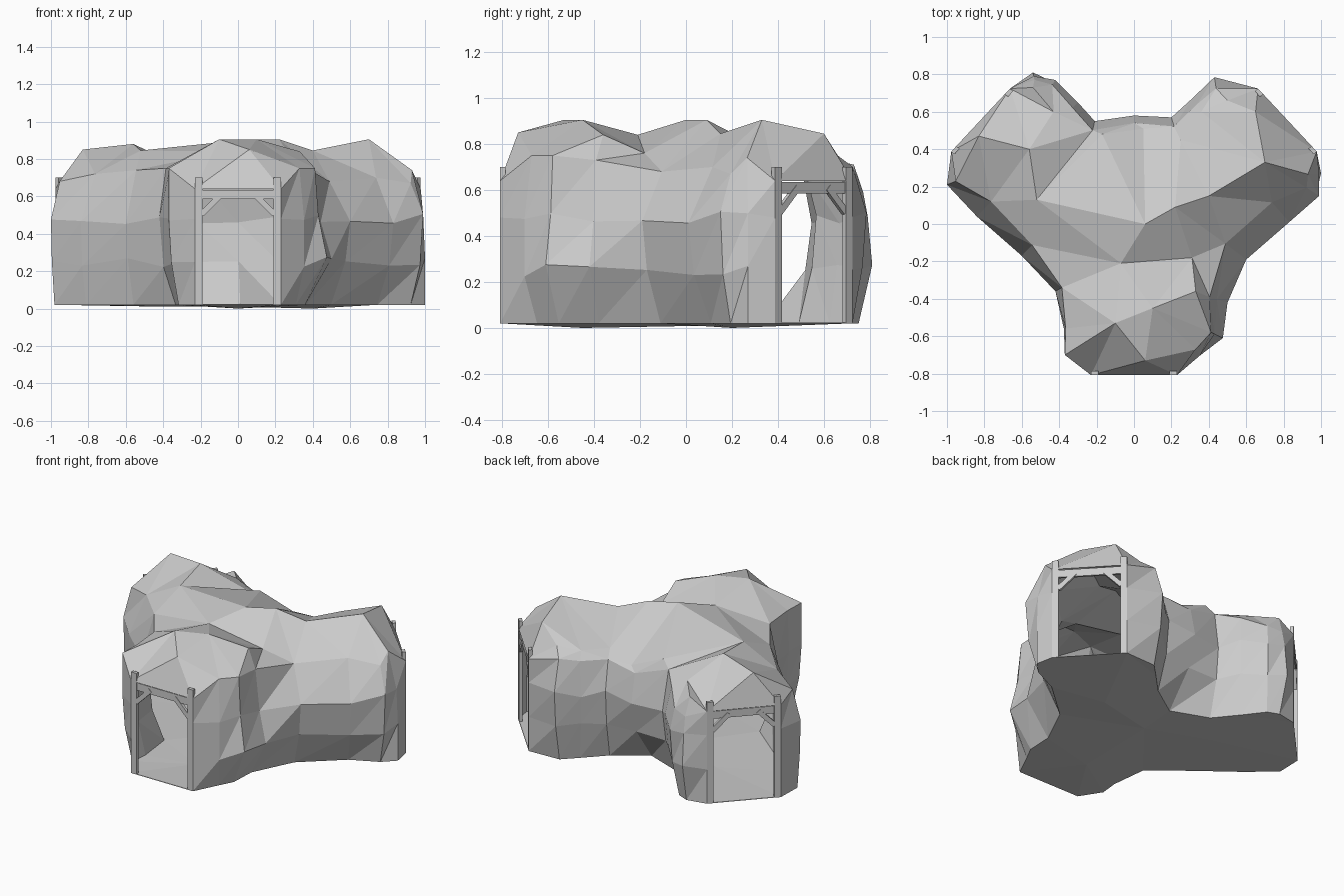
import bpy, bmesh, random
from math import radians
from mathutils import Matrix, Vector
from mathutils.geometry import delaunay_2d_cdt

random.seed(4)
cube = bpy.data.objects.get("Cube")
if cube:
    bpy.data.objects.remove(cube, do_unlink=True)

# One stone grey for rock and frames
stone = bpy.data.materials.new("stone_grey")
stone.use_nodes = True
grey = (.6, .6, .6, 1)
stone.diffuse_color = grey
stone.node_tree.nodes["Principled BSDF"].inputs["Base Color"].default_value = grey

BASE_Z, LOW_Z, MID_Z, DOOR_Z, HALF_DOOR = .02, .25, .48, .64, .23


def finish(bm, name):
    """Turn a bmesh into a linked, flat-shaded stone object."""
    mesh = bpy.data.meshes.new(name)
    bm.to_mesh(mesh)
    bm.free()
    mesh.materials.append(stone)
    obj = bpy.data.objects.new(name, mesh)
    bpy.context.collection.objects.link(obj)
    return obj


def door_place(x, y, degrees):
    return Matrix.Translation((x, y, 0)) @ Matrix.Rotation(radians(degrees), 4, 'Z')


doors = {
    "front": door_place(0, -.808, 0),
    "left": door_place(.82, .556, 133),
    "right": door_place(-.82, .556, -133),
}

# Wall outline after each door: x, y, shoulder height, then the insets of
# the shoulder, the waist and the foot
walls = {
    "front": [
        (.36, -.71, .75, .05, .01, .08), (.475, -.61, .75, .07, .05, .13),
        (.5, -.42, .73, .1, .06, .14), (.6, -.19, .68, .14, 0, .13),
        (.83, .01, .7, .14, 0, .13), (.99, .15, .67, .08, 0, .08),
        (1, .27, .74, .07, .01, 0),
    ],
    "left": [
        (.43, .785, .7, .06, 0, .07), (.31, .67, .68, .04, 0, .06),
        (.2, .57, .68, .05, 0, .08), (0, .58, .65, .04, 0, .23),
        (-.21, .55, .72, .05, 0, .11), (-.3, .65, .68, .04, 0, .08),
        (-.42, .77, .61, .03, 0, .06), (-.54, .81, .59, .04, .02, .06),
    ],
    "right": [
        (-1, .21, .68, .05, 0, .02), (-.84, .04, .72, .11, 0, .04),
        (-.6, -.17, .74, .08, 0, .06), (-.42, -.36, .75, .04, 0, .1),
        (-.375, -.56, .75, .01, 0, .07), (-.37, -.7, .75, 0, 0, .06),
    ],
}

# Roof ridges and hollows
roof_points = [
    (.06, -.73, .85), (-.1, -.53, .905), (.1, -.45, .905), (.33, -.36, .84),
    (-.07, -.21, .84), (.31, -.18, .76), (.06, 0, .905), (.22, .09, .905),
    (.4, .15, .845), (-.52, .13, .845), (-.56, .4, .88), (-.83, .47, .85),
    (-.54, .73, .71), (-.43, .6, .74), (-.17, .48, .77), (.05, .51, .68),
    (.25, .45, .72), (.36, .6, .73), (.5, .66, .75), (.65, .6, .845),
    (.7, .33, .905),
]
floor_points = [(0, -.45, 0), (.4, .2, 0), (-.4, .25, .01), (0, .1, .01)]

# Closed outline, remembering which spans are doorways
outline, open_spans = [], set()
for key, place in doors.items():
    open_spans.add(len(outline))
    for side in (-1, 1):
        corner = place @ Vector((side * HALF_DOOR, 0, 0))
        outline.append((corner.x, corner.y, DOOR_Z, 0, 0, 0))
    outline += walls[key]
count = len(outline)
door_corners = open_spans | {i + 1 for i in open_spans}

# Four rings climbing from foot to shoulder
rings = [[], [], [], []]
bm = bmesh.new()
for i, (x, y, top, lean, waist, foot) in enumerate(outline):
    before, after = outline[i - 1], outline[(i + 1) % count]
    inward = Vector((before[1] - after[1], after[0] - before[0], 0)).normalized()
    wobble = 0 if i in door_corners else .03
    levels = [
        (BASE_Z, foot),
        (LOW_Z + random.uniform(-wobble, wobble), max(0, foot * .25 - waist)),
        (MID_Z + random.uniform(-wobble, wobble), waist),
        (top, lean),
    ]
    for ring, (z, inset) in zip(rings, levels):
        ring.append(bm.verts.new(Vector((x, y, z)) + inward * inset))

for lower, upper in zip(rings, rings[1:]):
    for i in range(count):
        if i in open_spans:
            continue
        j = (i + 1) % count
        a, b, c, d = lower[i], lower[j], upper[j], upper[i]
        bm.faces.new((a, b, c))
        bm.faces.new((a, c, d))


def fill(rim, points, up):
    """Triangulate a rim through loose height points."""
    verts = rim + [bm.verts.new(p) for p in points]
    flat = [v.co.xy for v in verts]
    result = delaunay_2d_cdt(flat, [], [list(range(len(rim)))], 1, 1e-5)
    faces, origin = result[2], result[3]
    for face in faces:
        tri = [verts[origin[k][0]] for k in face]
        area = (tri[1].co.xy - tri[0].co.xy).cross(tri[2].co.xy - tri[0].co.xy)
        if (area > 0) != up:
            tri.reverse()
        bm.faces.new(tri)


fill(rings[3], roof_points, True)
fill(rings[0], floor_points, False)
cave = finish(bm, "rock_shell")
shell = cave.modifiers.new("wall_thickness", 'SOLIDIFY')
shell.thickness = .004
shell.offset = -1


def beam(name, place, start, end, width, depth, y):
    """Square timber between two points in the plane of a doorway."""
    a, b = Vector((start[0], y, start[1])), Vector((end[0], y, end[1]))
    along = (b - a).normalized()
    across = along.cross(Vector((0, 1, 0)))
    turn = Matrix((across, Vector((0, 1, 0)), along)).transposed().to_4x4()
    size = Matrix.Diagonal((width, depth, (b - a).length, 1))
    bm = bmesh.new()
    bmesh.ops.create_cube(bm, size=1)
    bm.transform(place @ Matrix.Translation((a + b) / 2) @ turn @ size)
    bmesh.ops.recalc_face_normals(bm, faces=bm.faces)
    finish(bm, name)


# Timber frame in each doorway
for key, place in doors.items():
    beam(key + "_lintel", place, (-.225, .61), (.225, .61), .05, .014, .012)
    for side, label in ((-1, "a"), (1, "b")):
        beam(key + "_post_" + label, place,
             (side * .21, BASE_Z), (side * .21, .7), .04, .022, .011)
        beam(key + "_brace_" + label, place,
             (side * .195, .505), (side * .09, .61), .03, .02, .012)
